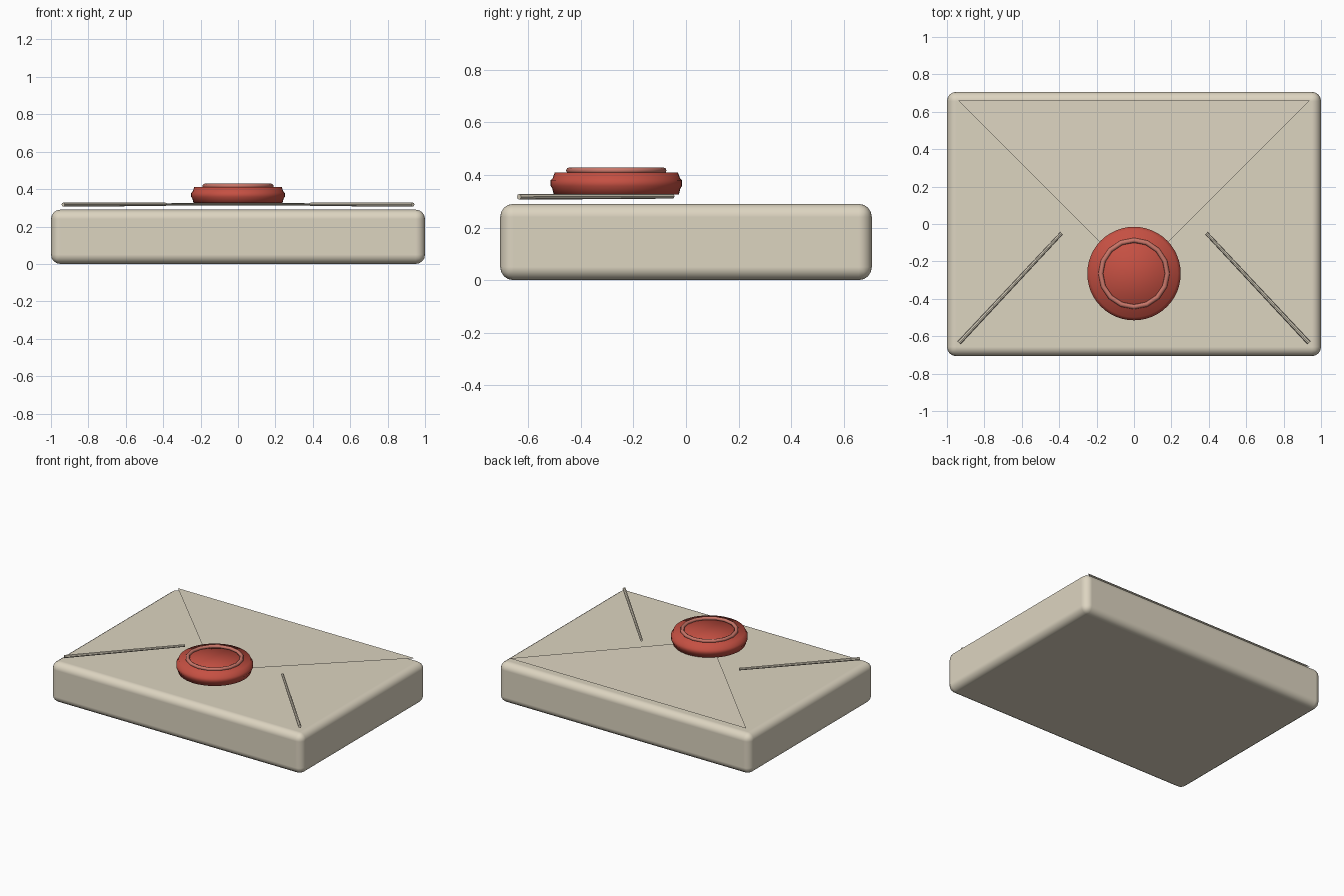
import bpy, bmesh, math
from mathutils import Vector

cube = bpy.data.objects.get("Cube")
if cube:
    bpy.data.objects.remove(cube, do_unlink=True)


def material(name, rgb):
    m = bpy.data.materials.new(name)
    m.use_nodes = True
    m.diffuse_color = (*rgb, 1)
    m.node_tree.nodes["Principled BSDF"].inputs["Base Color"].default_value = (*rgb, 1)
    return m


paper = material("cream paper", (0.72, 0.66, 0.53))
wax = material("red wax", (0.56, 0.08, 0.055))
pale_wax = material("pale red wax", (0.58, 0.18, 0.14))


def add_object(name, bm, mat, smooth=False):
    mesh = bpy.data.meshes.new(name)
    bm.to_mesh(mesh)
    bm.free()
    mesh.materials.append(mat)
    for p in mesh.polygons:
        p.use_smooth = smooth
    ob = bpy.data.objects.new(name, mesh)
    bpy.context.collection.objects.link(ob)
    return ob


def lathe(name, profile, centre, sides, mat, closed=False):
    """Spin (radius, height) points around z; open profiles get end caps."""
    bm = bmesh.new()
    rings = []
    for r, z in profile:
        ring = []
        for i in range(sides):
            a = math.tau * i / sides
            ring.append(bm.verts.new((centre[0] + r * math.cos(a),
                                      centre[1] + r * math.sin(a), z)))
        rings.append(ring)
    pairs = list(zip(rings, rings[1:]))
    if closed:
        pairs.append((rings[-1], rings[0]))
    for low, high in pairs:
        for i in range(sides):
            j = (i + 1) % sides
            bm.faces.new((low[i], low[j], high[j], high[i]))
    if not closed:
        bm.faces.new(rings[0][::-1])
        bm.faces.new(rings[-1])
    bmesh.ops.recalc_face_normals(bm, faces=bm.faces)
    return add_object(name, bm, mat, smooth=True)


# Envelope body: a rounded slab
bm = bmesh.new()
bmesh.ops.create_cube(bm, size=1)
bmesh.ops.scale(bm, vec=(2, 1.414, 0.29), verts=bm.verts)
bmesh.ops.translate(bm, vec=(0, 0, 0.145), verts=bm.verts)
body = add_object("envelope_body", bm, paper, smooth=True)
bevel = body.modifiers.new("rounded edges", "BEVEL")
bevel.width = 0.05
bevel.segments = 4
bevel.harden_normals = True

# Flap: a thin triangular sheet rising slightly to its tip
bm = bmesh.new()
corners = [(-0.94, 0.66, 0.312), (0, -0.28, 0.332), (0.94, 0.66, 0.312)]
bm.faces.new([bm.verts.new(c) for c in corners])
add_object("flap", bm, paper)

# Diagonal fold creases, one on each side
for name, side in (("left_crease", 1), ("right_crease", -1)):
    start = Vector((side * 0.935, -0.635, 0.317))
    end = Vector((side * 0.388, -0.05, 0.319))
    along = end - start
    bm = bmesh.new()
    bmesh.ops.create_cone(bm, cap_ends=True, segments=8, radius1=0.011,
                          radius2=0.009, depth=along.length)
    bmesh.ops.rotate(bm, cent=(0, 0, 0), verts=bm.verts,
                     matrix=along.to_track_quat("Z", "Y").to_matrix())
    bmesh.ops.translate(bm, vec=(start + end) / 2, verts=bm.verts)
    add_object(name, bm, paper)

# Wax seal with a bulging rim
seal_centre = (0, -0.265)
lathe("wax_seal",
      [(0.238, 0.325), (0.244, 0.35), (0.25, 0.358), (0.25, 0.38),
       (0.243, 0.386), (0.234, 0.41)],
      seal_centre, 48, wax)

# Raised ring on the seal
ring_profile = [(0.178 + 0.013 * math.cos(math.tau * k / 8),
                 0.417 + 0.012 * math.sin(math.tau * k / 8)) for k in range(8)]
lathe("seal_ring", ring_profile, seal_centre, 16, pale_wax, closed=True)
